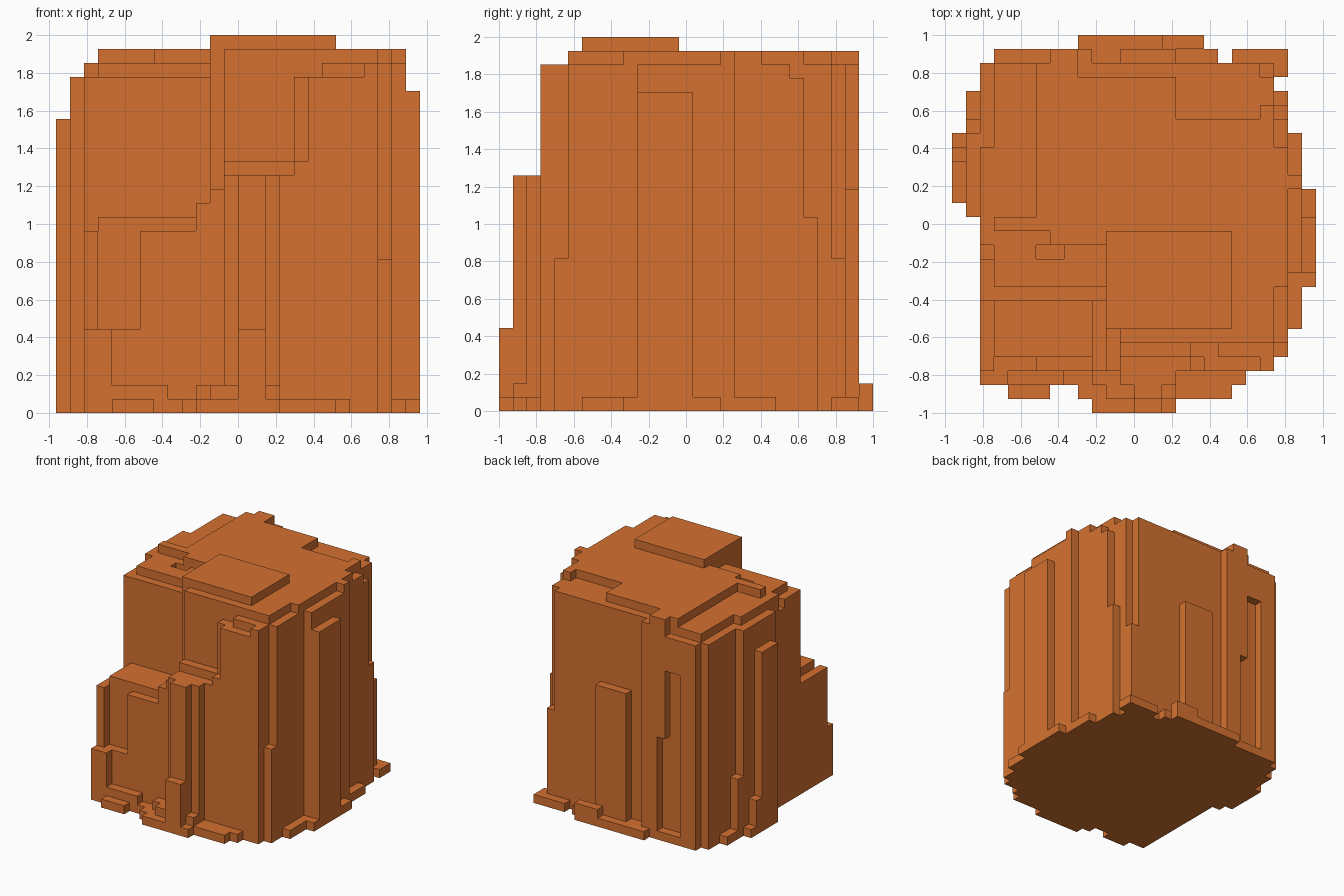
import bpy, bmesh
from mathutils import Vector

U = 2 / 27                      # one block unit
ORIGIN = Vector((-13 * U, -13.5 * U, 0))
cells = set()


def block(x0, x1, y0, y1, z0, z1, cut=False):
    """Add (or cut) a box, snapped to the block grid."""
    i0, i1 = (round(x / U + 13) for x in (x0, x1))
    j0, j1 = (round(y / U + 13.5) for y in (y0, y1))
    k0, k1 = (round(z / U) for z in (z0, z1))
    box = {(i, j, k) for i in range(i0, i1) for j in range(j0, j1) for k in range(k0, k1)}
    if cut:
        cells.difference_update(box)
    else:
        cells.update(box)


# core and left shoulder
block(-.15, .67, -.56, .78, 0, 1.85)
block(-.74, -.07, -.33, .85, 0, 1.85)
block(-.82, -.15, -.41, .85, 0, 1.78)
block(-.82, -.74, -.11, .41, 1.78, 1.85)
block(-.82, -.74, -.19, -.11, 1.70, 1.78, cut=True)
block(-.44, .67, .78, .85, 0, 1.85)
# back left wall with a stepped slot
block(-.74, -.44, .85, .93, 0, 1.78)
block(-.44, -.22, .85, .93, 0, 1.85)
block(-.59, -.44, .85, .93, .07, 1.48, cut=True)
block(-.44, -.37, .85, .93, .07, .89, cut=True)
# top slab with stepped edges
block(-.52, .22, -.04, .78, 1.85, 1.93)
block(-.52, -.30, .78, .85, 1.85, 1.93)
block(-.44, -.30, .85, .93, 1.85, 1.93)
block(-.15, .67, -.56, .56, 1.85, 1.93)
block(-.07, .74, -.63, .56, 1.78, 1.93)
block(.67, .74, .41, .63, 1.78, 1.93)
block(-.74, -.52, -.04, .04, 1.85, 1.93)
block(-.44, -.15, -.11, -.04, 1.85, 1.93)
block(-.52, -.37, -.19, -.11, 1.78, 1.93, cut=True)
# raised top plate
block(-.15, .52, -.56, -.04, 1.93, 2)
# front right wall, stepping up to the right
block(-.07, .74, -.63, -.5, 0, 1.93)
block(-.07, .30, -.70, -.63, 0, 1.33)
block(-.07, .30, -.78, -.70, 0, 1.26)
block(.30, .37, -.78, -.70, 0, 1.33)
block(.30, .74, -.70, -.63, 0, 1.78)
block(.37, .74, -.78, -.63, 0, 1.78)
block(.44, .74, -.70, -.63, 1.78, 1.85)
block(.67, .74, -.78, -.70, 1.78, 1.85)
# right side walls, layered outwards
block(.67, .74, -.78, .78, 0, 1.85)
block(.67, .74, .78, .85, 0, .82)
block(.74, .82, -.70, .70, 0, .82)
block(.74, .82, -.63, .70, .82, 1.04)
block(.74, .82, -.63, .63, 1.04, 1.78)
block(.74, .82, -.63, .56, 1.78, 1.85)
block(.74, .82, -.33, .41, 1.85, 1.93)
block(.82, .89, -.26, .26, 0, 1.85)
block(.82, .89, .19, .26, 1.85, 1.93)
block(.89, .96, -.26, .04, 0, 1.70)
# left side pillars
block(-.89, -.82, .04, .48, 0, 1.78)
block(-.89, -.82, .48, .56, 0, .52)
block(-.96, -.89, .11, .33, 0, 1.56)
block(-.96, -.89, .33, .41, 0, .30)
# lower front left block
block(-.74, -.15, -.70, -.33, 0, 1.04)
block(-.82, -.74, -.78, -.33, 0, .96)
block(-.52, -.15, -.78, -.70, 0, .96)
block(-.82, -.52, -.78, -.63, 0, .44)
block(-.82, -.67, -.85, -.78, 0, .44)
block(-.67, -.37, -.85, -.78, 0, .15)
block(-.22, -.15, -.78, -.41, 0, 1.11)
block(-.15, -.07, -.78, -.55, 0, 1.19)
# front centre pillars
block(-.07, .22, -.85, -.78, 0, 1.26)
block(0, .15, -.93, -.85, 0, 1.26)
block(0, .15, -1, -.93, 0, .44)
# back pillar
block(-.07, .22, .85, .93, 0, 1.19)
# low feet round the base
for x0, x1, y0, y1, h in [
        (.74, .89, -.56, .48, .07), (.82, .96, -.33, .19, .07),
        (.52, .82, .78, .93, .07), (-.30, .37, .85, 1, .07),
        (.15, .37, .93, 1, .15), (.22, .44, .85, .93, .07),
        (-.96, -.89, .41, .48, .07), (-.89, -.82, .56, .70, .07),
        (-.67, -.44, -.93, -.78, .07), (-.37, -.15, -.85, -.78, .07),
        (-.30, .52, -.93, -.78, .07), (.22, .59, -.85, -.78, .07),
        (-.22, .22, -1, -.85, .07), (-.22, -.15, -.85, -.78, .15),
        (-.15, 0, -.93, -.78, .15), (.15, .22, -.93, -.78, .15)]:
    block(x0, x1, y0, y1, 0, h)

# skin only the outer faces of the block mass
bm = bmesh.new()
verts = {}


def vert(p):
    if p not in verts:
        verts[p] = bm.verts.new(ORIGIN + Vector(p) * U)
    return verts[p]


for c in cells:
    for a in range(3):
        b, d = (a + 1) % 3, (a + 2) % 3
        for s in (0, 1):
            n = list(c)
            n[a] += 2 * s - 1
            if tuple(n) in cells:
                continue
            loop = []
            for u, v in ((0, 0), (1, 0), (1, 1), (0, 1)):
                p = list(c)
                p[a] += s
                p[b] += u
                p[d] += v
                loop.append(vert(tuple(p)))
            bm.faces.new(loop if s else loop[::-1])
bmesh.ops.dissolve_limit(bm, angle_limit=.01, verts=bm.verts, edges=bm.edges)
mesh = bpy.data.meshes.new("block_mass")
bm.to_mesh(mesh)
bm.free()
mat = bpy.data.materials.new("clay brown")
mat.diffuse_color = (.66, .167, .03, 1)
mesh.materials.append(mat)
bpy.context.collection.objects.link(bpy.data.objects.new("block_mass", mesh))
